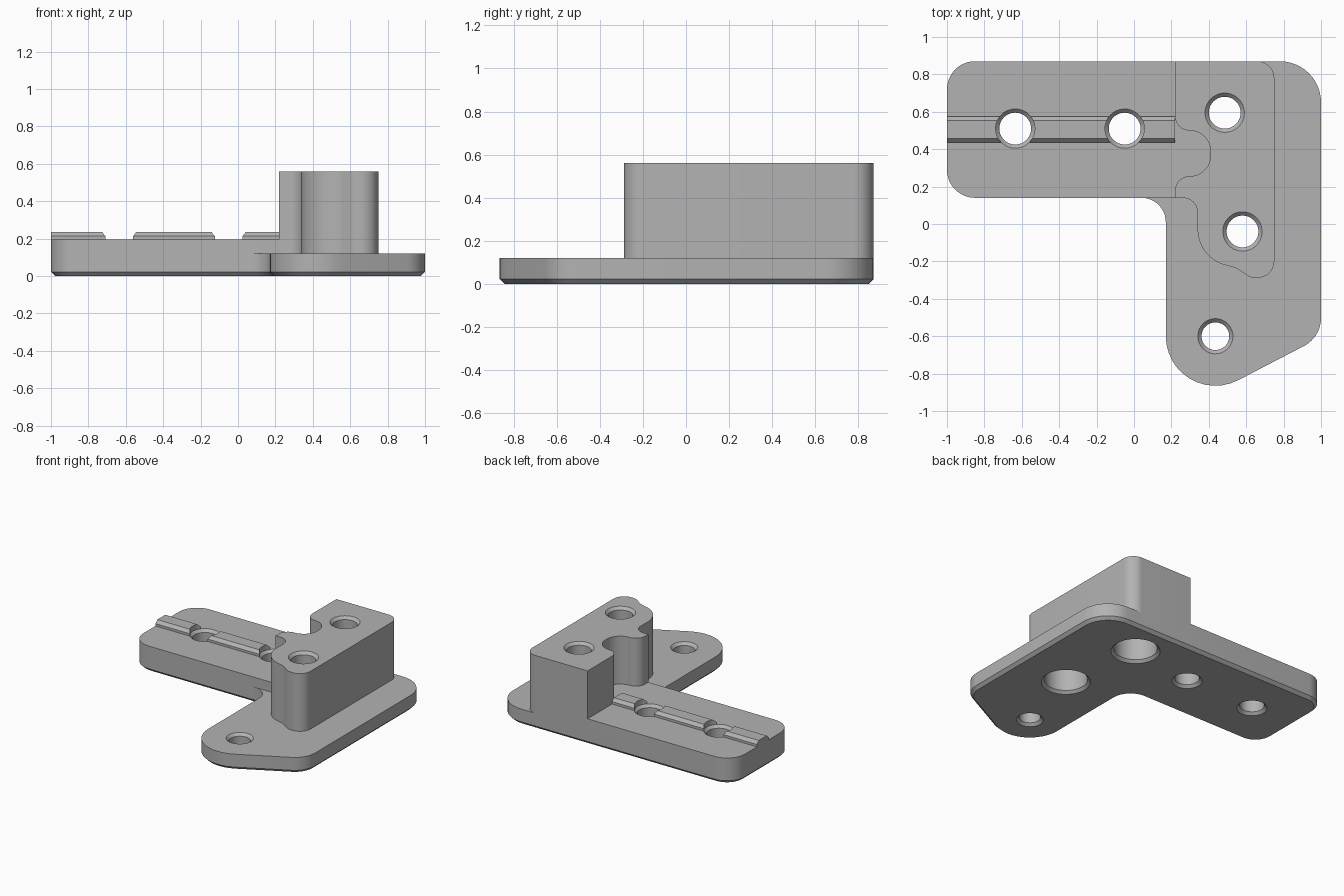
import bpy
import bmesh
from math import tan, sin, pi, radians
from mathutils import Vector, Matrix

cube = bpy.data.objects.get("Cube")
if cube:
    bpy.data.objects.remove(cube, do_unlink=True)

grey = bpy.data.materials.new("plain grey")
grey.use_nodes = True
grey.diffuse_color = (0.45, 0.45, 0.45, 1)
grey.node_tree.nodes["Principled BSDF"].inputs["Base Color"].default_value = grey.diffuse_color


def rounded(corners, steps=12):
    """Turn (x, y, radius) corners into an outline with arcs."""
    out = []
    for i, (x, y, r) in enumerate(corners):
        p = Vector((x, y))
        if r == 0:
            out.append(p)
            continue
        a = (Vector(corners[i - 1][:2]) - p).normalized()
        b = (Vector(corners[(i + 1) % len(corners)][:2]) - p).normalized()
        theta = a.angle(b)
        centre = p + (a + b).normalized() * (r / sin(theta / 2))
        start = p + a * (r / tan(theta / 2)) - centre
        sweep = (pi - theta) * (1 if a.cross(b) < 0 else -1)
        for k in range(steps + 1):
            out.append(centre + Matrix.Rotation(sweep * k / steps, 2) @ start)
    return out


def make_object(name, bm):
    bmesh.ops.recalc_face_normals(bm, faces=bm.faces)
    mesh = bpy.data.meshes.new(name)
    bm.to_mesh(mesh)
    bm.free()
    mesh.materials.append(grey)
    obj = bpy.data.objects.new(name, mesh)
    bpy.context.collection.objects.link(obj)
    return obj


def prism(name, points, direction, chamfer=0):
    """Extrude a closed 3D outline, optionally chamfering the starting rim."""
    bm = bmesh.new()
    face = bm.faces.new([bm.verts.new(p) for p in points])
    rim = list(face.edges)
    top = bmesh.ops.extrude_face_region(bm, geom=[face], use_keep_orig=True)["geom"]
    moved = [v for v in top if isinstance(v, bmesh.types.BMVert)]
    bmesh.ops.translate(bm, verts=moved, vec=direction)
    bmesh.ops.recalc_face_normals(bm, faces=bm.faces)
    if chamfer:
        bmesh.ops.bevel(bm, geom=rim, offset=chamfer, segments=1,
                        affect='EDGES', profile=0.5)
    return make_object(name, bm)


def slab(name, corners, z0, z1, chamfer=0):
    pts = [(p.x, p.y, z0) for p in rounded(corners)]
    return prism(name, pts, (0, 0, z1 - z0), chamfer)


def hole_cutter(name, x, y, profile, sides=48):
    """Lathe a (radius, height) profile into a closed plug."""
    bm = bmesh.new()
    rings = []
    for r, z in profile:
        ring = bmesh.ops.create_circle(bm, segments=sides, radius=r,
                                       matrix=Matrix.Translation((x, y, z)))
        rings.append(ring["verts"])
    for low, high in zip(rings, rings[1:]):
        for i in range(sides):
            j = (i + 1) % sides
            bm.faces.new((low[i], low[j], high[j], high[i]))
    bm.faces.new(rings[0])
    bm.faces.new(rings[-1])
    return make_object(name, bm)


def screw_hole(name, x, y, top, r, head=0):
    """Through hole chamfered at both ends, with optional wide bore below."""
    c = 0.02
    wide = head or r
    profile = [(wide + 2 * c, -c), (wide, c)]
    if head:
        profile += [(head, 0.19), (r, 0.19)]
    profile += [(r, top - c), (r + c, top), (r + c, top + 0.1)]
    return hole_cutter(name, x, y, profile)


# L-shaped base plate with chamfered underside
base = slab("base_plate", [
    (-1, 0.87, 0.15), (-1, 0.14, 0.15), (0.17, 0.14, 0.13),
    (0.17, -1.036, 0.265), (1, -0.605, 0.17), (1, 0.87, 0.22)], 0, 0.12, 0.022)

# Raised arm, with a tongue that floors the notch in the block
arm = slab("raised_arm", [
    (-1, 0.87, 0.15), (-1, 0.14, 0.15), (0.22, 0.14, 0), (0.22, 0.18, 0),
    (0.43, 0.18, 0), (0.43, 0.56, 0), (0.22, 0.56, 0), (0.22, 0.87, 0)], 0.12, 0.195)

# Tall block with rounded notch and curved front
block = slab("tall_block", [
    (0.22, 0.87, 0), (0.22, 0.5, 0.075), (0.41, 0.5, 0.114),
    (0.41, 0.255, 0.114), (0.22, 0.255, 0.075), (0.22, 0.14, 0),
    (0.34, 0.14, 0.08), (0.34, -0.18, 0.2), (0.545, -0.235, 0.1),
    (0.62, -0.285, 0.06), (0.75, -0.295, 0.09), (0.75, 0.87, 0.09)], 0.12, 0.56)

# Locating rib along the arm
rib_section = [(0.435, 0.195), (0.435, 0.213), (0.457, 0.235),
               (0.553, 0.235), (0.575, 0.213), (0.575, 0.195)]
rib = prism("locating_rib", [(-1, y, z) for y, z in rib_section], (1.22, 0, 0))

# Screw holes
cutters = [
    screw_hole("outer_arm_hole", -0.635, 0.51, 0.195, 0.085),
    screw_hole("inner_arm_hole", -0.05, 0.51, 0.195, 0.085),
    screw_hole("rear_block_hole", 0.485, 0.595, 0.56, 0.085, 0.15),
    screw_hole("front_block_hole", 0.58, -0.04, 0.56, 0.085, 0.15),
    screw_hole("foot_hole", 0.435, -0.6, 0.12, 0.074),
]
cuts = {base: cutters, arm: cutters[:3], block: cutters[2:4], rib: cutters[:2]}
for part, tools in cuts.items():
    bpy.ops.object.select_all(action='DESELECT')
    part.select_set(True)
    bpy.context.view_layer.objects.active = part
    for tool in tools:
        mod = part.modifiers.new("hole", 'BOOLEAN')
        mod.operation = 'DIFFERENCE'
        mod.solver = 'EXACT'
        mod.object = tool
        bpy.ops.object.modifier_apply(modifier=mod.name)
    bpy.ops.object.shade_smooth_by_angle(angle=radians(25))

for tool in cutters:
    bpy.data.objects.remove(tool, do_unlink=True)
